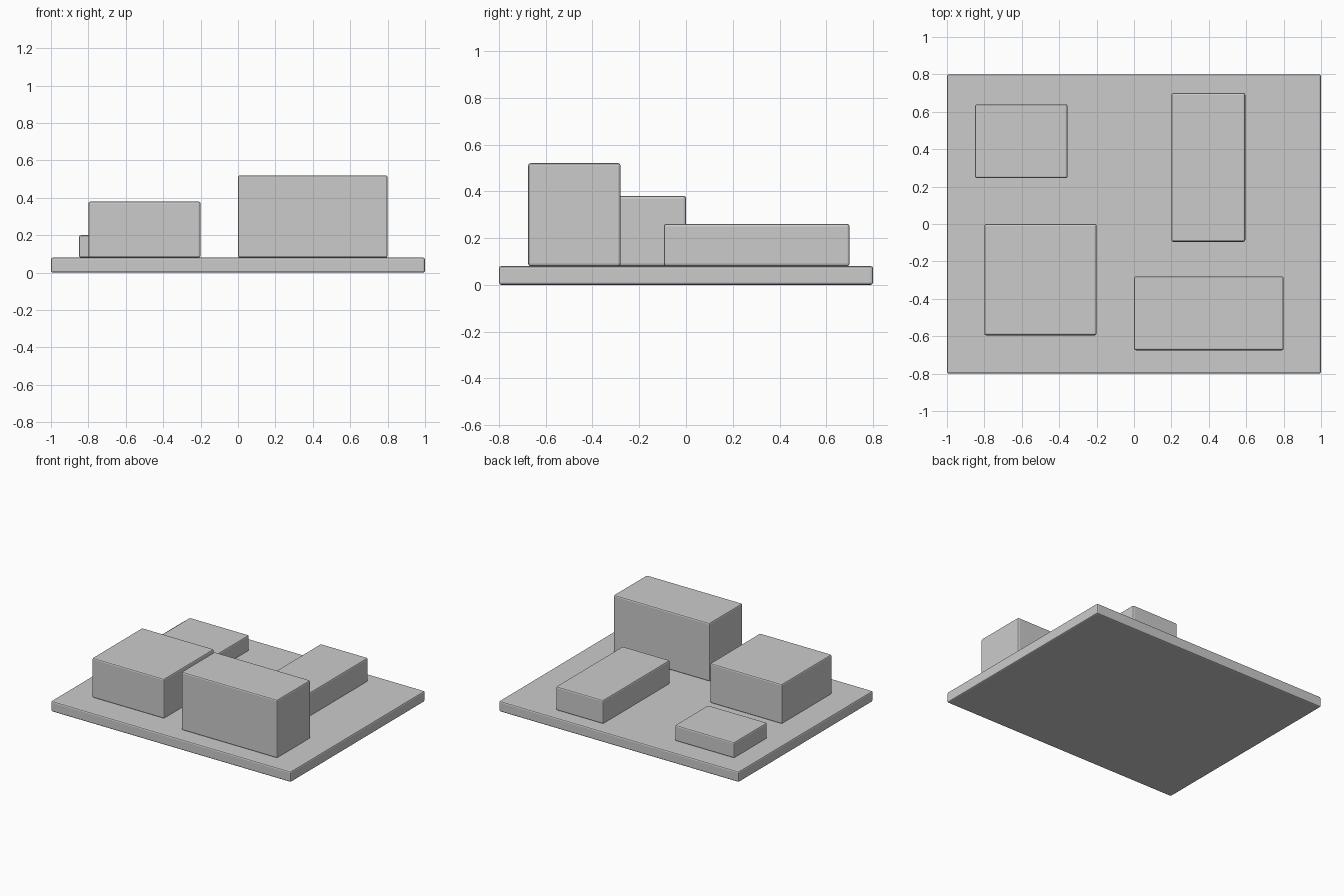
import bpy

if "Cube" in bpy.data.objects:
    bpy.data.objects.remove(bpy.data.objects["Cube"])

# One plain grey for the whole model
grey = bpy.data.materials.new("grey")
grey.diffuse_color = (0.6, 0.6, 0.6, 1)
grey.use_nodes = True
grey.node_tree.nodes["Principled BSDF"].inputs["Base Color"].default_value = grey.diffuse_color


def block(name, x0, x1, y0, y1, z0, z1, bevel=0.01):
    """Box between the given limits, with narrow softened edges."""
    bpy.ops.mesh.primitive_cube_add(
        size=1, location=((x0 + x1) / 2, (y0 + y1) / 2, (z0 + z1) / 2))
    ob = bpy.context.object
    ob.name = name
    ob.scale = (x1 - x0, y1 - y0, z1 - z0)
    bpy.ops.object.transform_apply(location=False, rotation=False, scale=True)
    mod = ob.modifiers.new("soft_edges", 'BEVEL')
    mod.width = bevel
    mod.segments = 2
    ob.data.materials.append(grey)
    return ob


# Ground slab
block("base_slab", -1, 1, -0.8, 0.8, 0, 0.08)

# Blocks standing on the slab
TOP = 0.08
block("square_block", -0.8, -0.2, -0.595, 0, TOP, 0.38)
block("tall_block", 0, 0.8, -0.675, -0.28, TOP, 0.52)
block("long_block", 0.2, 0.595, -0.095, 0.7, TOP, 0.26)
block("low_block", -0.85, -0.355, 0.245, 0.64, TOP, 0.20)
